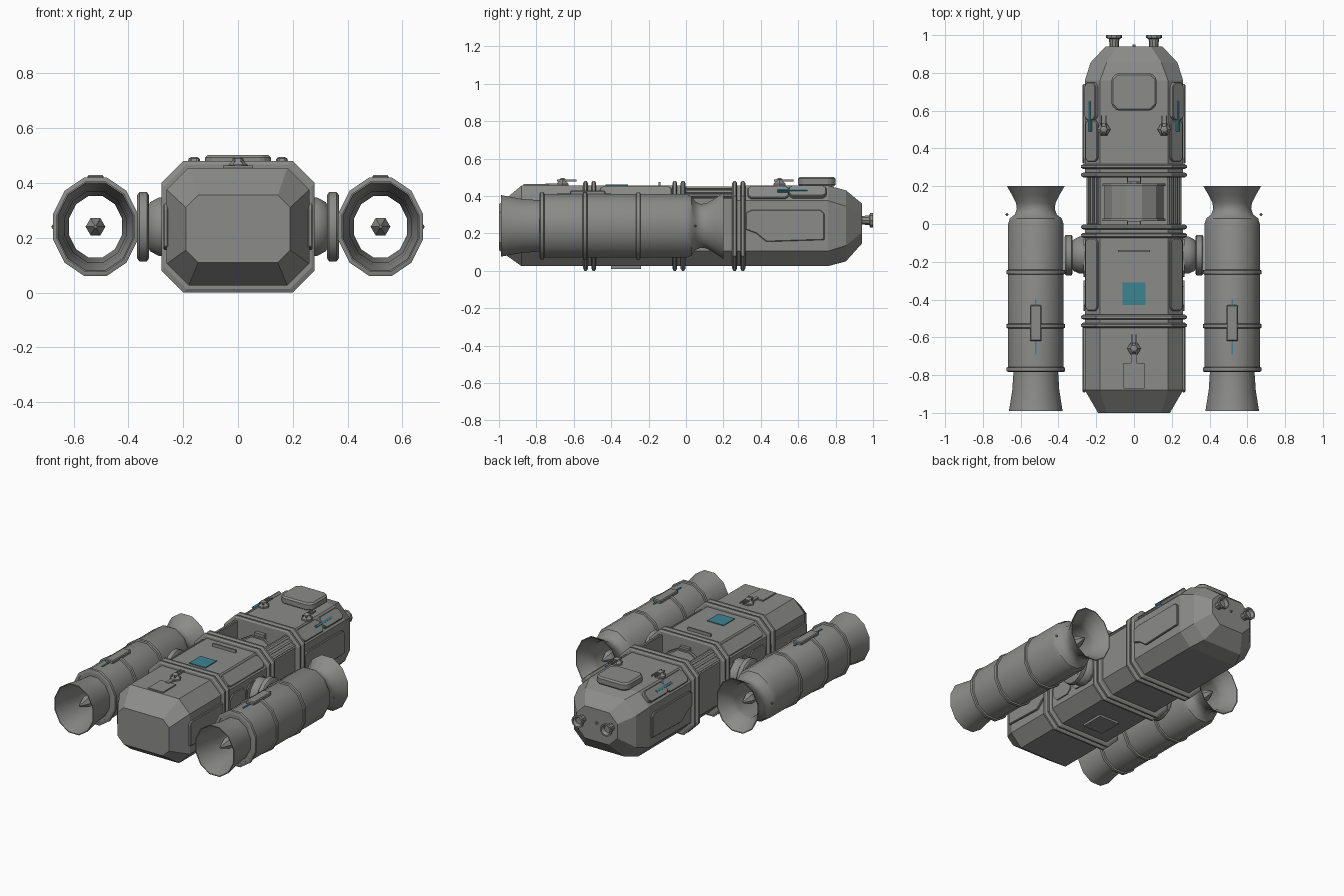
import bpy, bmesh, math
from mathutils import Vector

cube = bpy.data.objects.get("Cube")
if cube:
    bpy.data.objects.remove(cube)

X, Y, Z = Vector((1, 0, 0)), Vector((0, 1, 0)), Vector((0, 0, 1))
CZ = 0.24      # height of the long axis


def material(name, rgb, rough=0.6):
    m = bpy.data.materials.new(name)
    m.use_nodes = True
    m.diffuse_color = (*rgb, 1)
    bsdf = m.node_tree.nodes["Principled BSDF"]
    bsdf.inputs["Base Color"].default_value = (*rgb, 1)
    bsdf.inputs["Roughness"].default_value = rough
    return m


GREY = material("hull grey", (0.26, 0.26, 0.255))
TEAL = material("teal marking", (0.045, 0.23, 0.28))


def finish(name, bm, mat=GREY, smooth=False, bevel=0):
    bmesh.ops.recalc_face_normals(bm, faces=bm.faces)
    mesh = bpy.data.meshes.new(name)
    bm.to_mesh(mesh)
    bm.free()
    mesh.materials.append(mat)
    ob = bpy.data.objects.new(name, mesh)
    bpy.context.collection.objects.link(ob)
    if bevel:
        mod = ob.modifiers.new("edge", "BEVEL")
        mod.width, mod.segments = bevel, 1
    if smooth:
        bpy.ops.object.select_all(action="DESELECT")
        ob.select_set(True)
        bpy.context.view_layer.objects.active = ob
        bpy.ops.object.shade_smooth_by_angle(angle=math.radians(35))
    return ob


def skin(bm, rings, closed=False):
    """Bridge equal rings of points; cap the ends unless closed."""
    rows = [[bm.verts.new(p) for p in ring] for ring in rings]
    pairs = list(zip(rows, rows[1:])) + ([(rows[-1], rows[0])] if closed else [])
    for a, b in pairs:
        for i in range(len(a)):
            j = (i + 1) % len(a)
            bm.faces.new((a[i], a[j], b[j], b[i]))
    if not closed:
        bm.faces.new(rows[0])
        bm.faces.new(rows[-1])


def octagon(y, w, z0, z1, c):
    half = [(w - c, z0), (w, z0 + c), (w, z1 - c), (w - c, z1)]
    pts = half + [(-x, z) for x, z in reversed(half)]
    return [(x, y, z) for x, z in pts]


def hull(name, sections, bevel=0):
    bm = bmesh.new()
    skin(bm, [octagon(*s) for s in sections])
    return finish(name, bm, bevel=bevel)


def lathe(name, profile, centre, axis=Y, sides=12, stretch=1.0, closed=False, smooth=True):
    """Turn (distance, radius) pairs about an axis; stretch scales height."""
    bm = bmesh.new()
    u = Z if axis != Z else Y
    v = axis.cross(u)
    rings = []
    for d, r in profile:
        ring = []
        for i in range(sides):
            a = (i + 0.5) * math.tau / sides
            p = axis * d + u * r * math.cos(a) + v * r * math.sin(a)
            p.z *= stretch
            ring.append(Vector(centre) + p)
        rings.append(ring)
    skin(bm, rings, closed)
    return finish(name, bm, smooth=smooth)


def prism(name, pts, depth, o, u, v, n, mat=GREY, bevel=0):
    """Raise a flat outline in the u, v plane along n."""
    bm = bmesh.new()
    base = [Vector(o) + u * a + v * b for a, b in pts]
    skin(bm, [[p - n * 0.005 for p in base], [p + n * depth for p in base]])
    return finish(name, bm, mat, bevel=bevel)


def rect(a0, a1, b0, b1, c=0.0):
    if c == 0:
        return [(a0, b0), (a1, b0), (a1, b1), (a0, b1)]
    return [(a0 + c, b0), (a1 - c, b0), (a1, b0 + c), (a1, b1 - c),
            (a1 - c, b1), (a0 + c, b1), (a0, b1 - c), (a0, b0 + c)]


def box(name, x, y, z, mat=GREY, bevel=0):
    return prism(name, rect(*x, *y), z[1] - z[0], (0, 0, z[0]), X, Y, Z, mat, bevel)


# Hull modules
LOW, TOP = 0.025, 0.455
hull("front_module", [(-1, 0.19, 0.11, 0.355, 0.045), (-0.88, 0.26, LOW, TOP, 0.08),
                      (-0.5, 0.26, LOW, TOP, 0.08)])
hull("middle_module", [(-0.52, 0.26, LOW, TOP, 0.08), (-0.02, 0.26, LOW, TOP, 0.08)])
hull("rear_module", [(0.26, 0.26, LOW, TOP, 0.08), (0.76, 0.26, LOW, TOP, 0.08),
                     (0.855, 0.23, 0.05, 0.43, 0.085), (0.94, 0.15, 0.145, 0.36, 0.06)])

# Paired collars at the joints
for joint, y in (("front", -0.515), ("middle", -0.038), ("rear", 0.282)):
    for k, dy in (("a", -0.022), ("b", 0.022)):
        hull(f"{joint}_collar_{k}", [(y + dy - 0.013, 0.268, 0.012, 0.468, 0.08),
                                     (y + dy - 0.006, 0.28, 0, 0.48, 0.08),
                                     (y + dy + 0.006, 0.28, 0, 0.48, 0.08),
                                     (y + dy + 0.013, 0.268, 0.012, 0.468, 0.08)])

# Open bay with a drum inside
half = [(0.17, LOW), (0.25, 0.105), (0.25, 0.385), (0.185, 0.45), (0.175, 0.45), (0.175, 0.07)]
prism("open_bay", half + [(-x, z) for x, z in reversed(half)], 0.29, (0, -0.025, 0), X, Z, Y)
lathe("bay_drum", [(0.015, 0.14), (0.015, 0.172), (0.03, 0.172), (0.03, 0.163), (0.2, 0.163),
                   (0.2, 0.172), (0.215, 0.172), (0.215, 0.14)], (0, 0, CZ), smooth=False)
lathe("drum_axle", [(-0.02, 0.04), (0.26, 0.04)], (0, 0, CZ), sides=8, smooth=False)
for y in (0.005, 0.235):
    box("drum_bracket", (-0.035, 0.035), (y - 0.012, y + 0.012), (0.24, 0.42))

side_panel = [(0.32, 0.22), (0.32, 0.31), (0.35, 0.325), (0.72, 0.325), (0.74, 0.305),
              (0.74, 0.165), (0.43, 0.155), (0.375, 0.2)]

for s, side in ((1, "left"), (-1, "right")):
    out = X * s
    slope = Vector((s, 0, 1)).normalized()
    across = Vector((-s, 0, 1)).normalized()
    chamfer = (0.22 * s, 0, 0.415)

    # Side and shoulder plates
    prism(f"{side}_rear_panel", side_panel, 0.012, (0.26 * s, 0, 0), Y, Z, out, bevel=0.004)
    prism(f"{side}_front_panel", [(-0.24 - a * 0.88, b) for a, b in side_panel], 0.012,
          (0.26 * s, 0, 0), Y, Z, out, bevel=0.004)
    for part, y0, y1, w, d in (("rear_long", 0.33, 0.55, 0.045, 0.012),
                               ("rear_short", 0.55, 0.75, 0.04, 0.022),
                               ("middle", -0.46, -0.075, 0.045, 0.01)):
        prism(f"{side}_{part}_shoulder_plate", rect(y0, y1, -w, w, 0.018), d, chamfer,
              Y, across, slope, bevel=0.004)
    prism(f"{side}_shoulder_stripe", rect(0.49, 0.65, -0.007, 0.007), 0.026, chamfer,
          Y, across, slope, TEAL)
    for k in (-0.03, 0.0, 0.03):
        prism(f"{side}_bay_rail", rect(0.0, 0.25, k - 0.007, k + 0.007), 0.01,
              (0.2175 * s, 0, 0.4175), Y, across, slope)
    for y0, y1 in ((-0.46, -0.3), (-0.28, -0.08)):
        prism(f"{side}_middle_side_plate", rect(y0, y1, 0.14, 0.34, 0.03), 0.008,
              (0.26 * s, 0, 0), Y, Z, out)

    # Pylon from hull to engine
    lathe(f"{side}_pylon_hub", [(0.25, 0.1), (0.29, 0.1), (0.32, 0.085), (0.335, 0.06)],
          (0, -0.165, CZ), axis=out, sides=16, stretch=1.08)
    lathe(f"{side}_pylon_disc", [(0.325, 0.1), (0.332, 0.11), (0.36, 0.11), (0.368, 0.1)],
          (0, -0.165, CZ), axis=out, sides=16, stretch=1.17)

    # Engine: open tube with a bell at each end
    ex = 0.52 * s
    lathe(f"{side}_engine", [
        (-0.99, 0.147), (-0.88, 0.129), (-0.78, 0.122), (-0.78, 0.152), (0.0, 0.152),
        (0.03, 0.142), (0.05, 0.115), (0.08, 0.104), (0.11, 0.108), (0.15, 0.128),
        (0.2, 0.158), (0.2, 0.153), (0.15, 0.122), (0.11, 0.103), (0.08, 0.1),
        (0.0, 0.112), (-0.78, 0.115), (-0.88, 0.124), (-0.99, 0.142)],
        (ex, 0, CZ), stretch=1.16, closed=True)
    for y in (-0.77, -0.54, -0.255):
        lathe(f"{side}_engine_band", [
            (y - 0.013, 0.152), (y - 0.009, 0.16), (y + 0.009, 0.16), (y + 0.013, 0.152),
            (y + 0.013, 0.14), (y - 0.013, 0.14)], (ex, 0, CZ), stretch=1.16, closed=True)
    lathe(f"{side}_engine_spindle", [
        (-0.93, 0.006), (-0.86, 0.036), (-0.8, 0.036), (-0.78, 0.02), (0.02, 0.02),
        (0.04, 0.036), (0.08, 0.036), (0.14, 0.006)], (ex, 0, CZ), sides=6, smooth=False)
    etop = CZ + 0.152 * 1.16 * math.cos(math.pi / 12)
    box(f"{side}_engine_stripe", (ex - 0.005, ex + 0.005), (-0.69, -0.4), (etop, etop + 0.004), TEAL)
    box(f"{side}_engine_hatch", (ex - 0.03, ex + 0.03), (-0.62, -0.43), (etop, etop + 0.018),
        bevel=0.005)
    lathe(f"{side}_engine_sensor", [(-0.008, 0.002), (0, 0.009), (0.008, 0.002)],
          (0.672 * s, 0.05, CZ), sides=6, smooth=False)

    # Tail thruster
    lathe(f"{side}_tail_thruster", [(0.92, 0.025), (0.955, 0.025), (0.98, 0.028), (0.985, 0.042),
                                    (1.0, 0.042), (1.0, 0.032), (0.98, 0.022)],
          (0.105 * s, 0, 0.27), sides=10)


def turret(name, x, y):
    lathe(f"{name}_base", [(0, 0.036), (0.012, 0.036), (0.026, 0.022), (0.036, 0.02), (0.042, 0.01)],
          (x, y, TOP - 0.002), axis=Z, sides=6, smooth=False)
    for dx in (-0.012, 0.012):
        box(f"{name}_barrel", (x + dx - 0.003, x + dx + 0.003), (y - 0.03, y + 0.075),
            (TOP + 0.028, TOP + 0.034))


# Roof details
turret("left_turret", 0.16, 0.5)
turret("right_turret", -0.16, 0.5)
turret("front_turret", 0, -0.66)
box("front_turret_neck", (-0.012, 0.012), (-0.75, -0.68), (TOP, TOP + 0.012))
box("front_roof_hatch", (-0.055, 0.055), (-0.87, -0.735), (TOP, TOP + 0.008))
prism("rear_roof_housing", rect(-0.12, 0.12, 0.6, 0.8, 0.03), 0.047, (0, 0, TOP), X, Y, Z, bevel=0.01)
box("roof_bar", (-0.085, 0.085), (-0.147, -0.137), (TOP, TOP + 0.02))
box("roof_marking", (-0.06, 0.06), (-0.43, -0.31), (TOP, TOP + 0.005), TEAL)
box("belly_plate", (-0.075, 0.075), (-0.4, -0.24), (LOW - 0.01, LOW))
lathe("tail_sensor", [(0.93, 0.01), (0.95, 0.008)], (0, 0, 0.27), sides=6)
